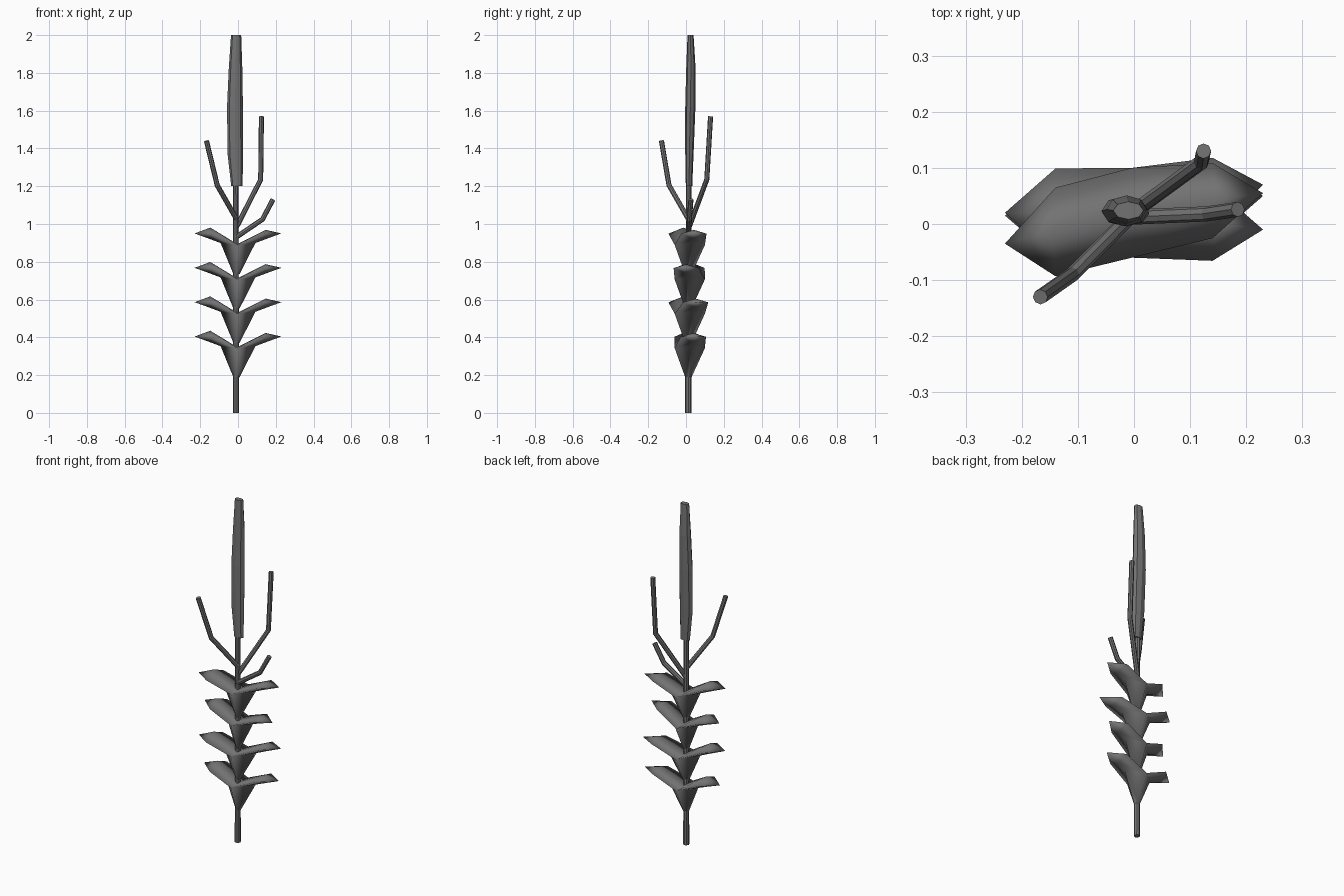
import bpy, bmesh, math
from mathutils import Vector

if "Cube" in bpy.data.objects:
    bpy.data.objects.remove(bpy.data.objects["Cube"])

dark = bpy.data.materials.new("dark_grey")
dark.diffuse_color = (0.17, 0.17, 0.17, 1)
dark.use_nodes = True
dark.node_tree.nodes["Principled BSDF"].inputs["Base Color"].default_value = dark.diffuse_color


def make_object(name, bm, smooth):
    bmesh.ops.recalc_face_normals(bm, faces=bm.faces)
    for f in bm.faces:
        f.smooth = smooth
    mesh = bpy.data.meshes.new(name)
    bm.to_mesh(mesh)
    bm.free()
    mesh.materials.append(dark)
    obj = bpy.data.objects.new(name, mesh)
    bpy.context.collection.objects.link(obj)
    return obj


def loft(name, rings):
    """Capped solid through a list of vertex-coordinate rings."""
    bm = bmesh.new()
    loops = [[bm.verts.new(p) for p in ring] for ring in rings]
    n = len(loops[0])
    for a, b in zip(loops, loops[1:]):
        for i in range(n):
            j = (i + 1) % n
            bm.faces.new((a[i], a[j], b[j], b[i]))
    bm.faces.new(loops[0])
    bm.faces.new(loops[-1])
    return make_object(name, bm, False)


def ellipse(cx, cy, z, rx, ry, n=8):
    return [(cx + rx * math.cos(math.tau * i / n),
             cy + ry * math.sin(math.tau * i / n), z) for i in range(n)]


def branch(name, path, r=0.0135, n=8):
    pts = [Vector(p) for p in path]
    rings = []
    for i, p in enumerate(pts):
        d = (pts[min(i + 1, len(pts) - 1)] - pts[max(i - 1, 0)]).normalized()
        u = Vector((0, 1, 0)).cross(d).normalized()
        v = d.cross(u)
        rings.append([p + r * (math.cos(math.tau * k / n) * u
                               + math.sin(math.tau * k / n) * v) for k in range(n)])
    return loft(name, rings)


def leaf_pair(name, z, tips, y0=0.02):
    """Two fleshy leaves rising as one wedge round the stem, arching to tips."""
    bm = bmesh.new()

    def vert(x, y, h):
        return bm.verts.new((x, y, z + h))

    # shared front and back edges and the valley between the two leaves
    base_edge = [vert(-0.008, -0.004, 0), vert(-0.008, 0.029, 0)]
    rim = [vert(-0.004, y0 - 0.08, 0.155), vert(-0.004, y0 + 0.08, 0.155)]
    valley = vert(-0.004, y0, 0.16)
    for side, tip_y, half, peak in ((1, tips[0], 0.067, 0.235),
                                    (-1, tips[1], 0.079, 0.247)):
        mid_y = y0 + (tip_y - y0) * 0.62
        base = vert(-0.008 + side * 0.016, 0.012, 0)
        keel = vert(side * 0.092, y0 + (tip_y - y0) * 0.4, 0.165)
        under = vert(side * 0.147, mid_y, 0.186)
        crest = vert(side * 0.147, mid_y, peak)
        tip = vert(side * 0.23, tip_y, 0.216)
        for b, r, s in zip(base_edge, rim, (-1, 1)):
            edge = vert(side * 0.14, mid_y + s * half, 0.215)
            bm.faces.new((b, r, keel, base))       # underside
            bm.faces.new((r, edge, under, keel))
            bm.faces.new((edge, tip, under))
            bm.faces.new((r, valley, crest, edge))  # upper side
            bm.faces.new((edge, crest, tip))
    return make_object(name, bm, True)


# Stem
loft("stem", [ellipse(-0.01, 0.012, 0, 0.016, 0.017),
              ellipse(-0.012, 0.015, 1.21, 0.014, 0.014)])

# Flower spike
loft("flower_spike", [ellipse(-0.006, 0.016, 1.2, 0.03, 0.017),
                      ellipse(-0.014, 0.018, 1.37, 0.041, 0.022),
                      ellipse(-0.016, 0.023, 1.62, 0.042, 0.027),
                      ellipse(-0.013, 0.026, 1.82, 0.036, 0.025),
                      ellipse(-0.01, 0.024, 2.0, 0.027, 0.016)])

# Side branches
branch("branch_right", [(-0.01, 0.015, 0.98), (0.12, 0.11, 1.235), (0.124, 0.13, 1.57)])
branch("branch_left", [(-0.01, 0.01, 1.03), (-0.11, -0.09, 1.205), (-0.167, -0.13, 1.44)])
branch("branch_small", [(-0.01, 0.012, 0.93), (0.13, 0.018, 1.025), (0.185, 0.026, 1.13)])

# Four tiers of paired leaves, each with its right and left tip y
tips = [(0.05, 0.015), (0.07, -0.035), (-0.01, 0.02), (0.055, -0.035)]
for t, pair in enumerate(tips):
    leaf_pair(f"leaf_pair_{t + 1}", 0.188 + 0.182 * t, pair)
